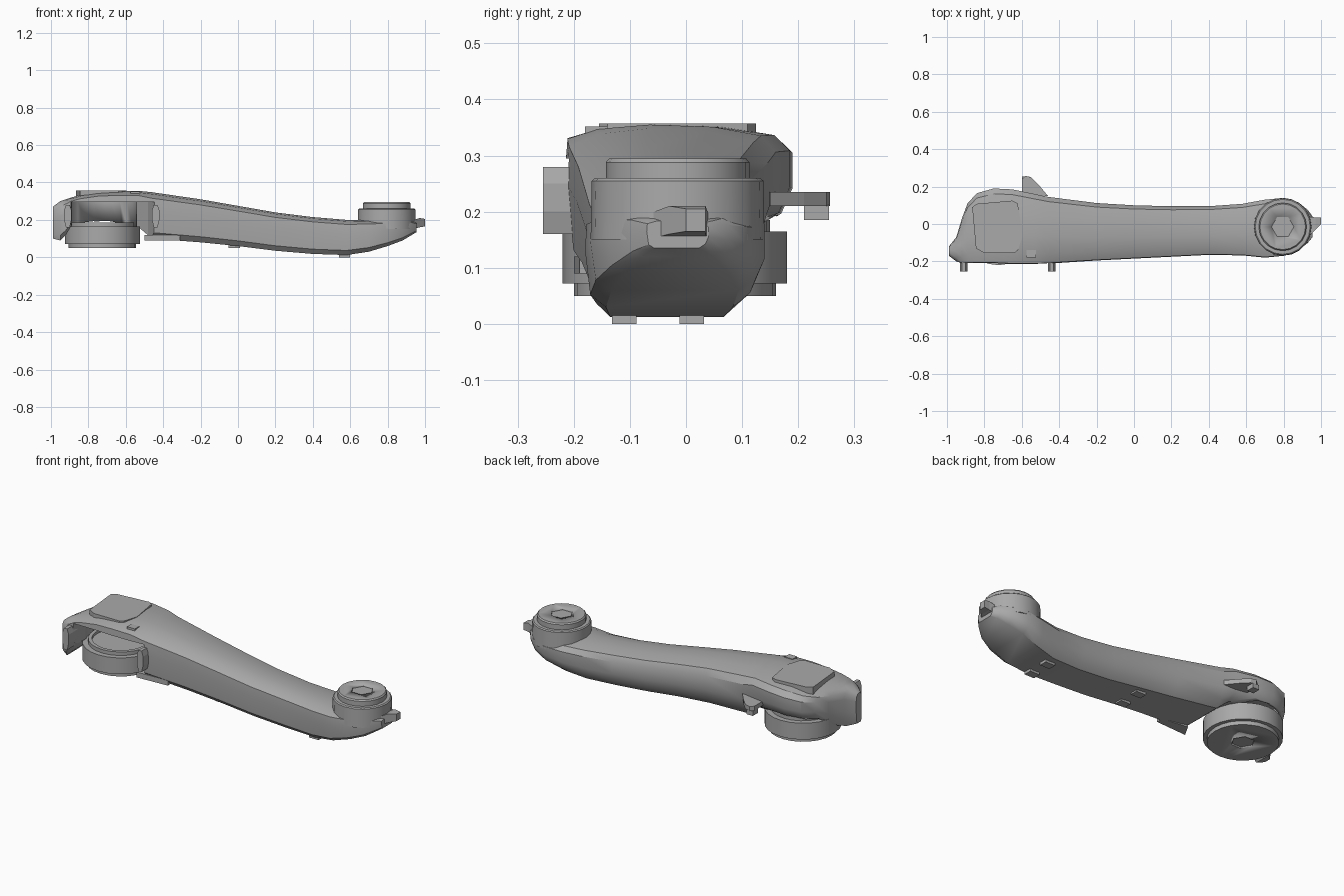
import bpy, bmesh, math
from mathutils import Vector

old = bpy.data.objects.get("Cube")
if old:
    bpy.data.objects.remove(old)

grey = bpy.data.materials.new("plain_grey")
grey.use_nodes = True
colour = (.4, .4, .4, 1)
grey.diffuse_color = colour
grey.node_tree.nodes["Principled BSDF"].inputs["Base Color"].default_value = colour


def finish(bm, name, smooth=True):
    """Turn a bmesh into a named grey object."""
    bmesh.ops.recalc_face_normals(bm, faces=bm.faces)
    mesh = bpy.data.meshes.new(name)
    bm.to_mesh(mesh)
    bm.free()
    mesh.materials.append(grey)
    obj = bpy.data.objects.new(name, mesh)
    bpy.context.collection.objects.link(obj)
    if smooth:
        bpy.ops.object.select_all(action='DESELECT')
        obj.select_set(True)
        bpy.context.view_layer.objects.active = obj
        bpy.ops.object.shade_smooth_by_angle(angle=math.radians(32))
    return obj


def loft(name, rings, smooth=True):
    """Skin a list of equal rings of points and cap both ends."""
    bm = bmesh.new()
    loops = [[bm.verts.new(p) for p in ring] for ring in rings]
    count = len(loops[0])
    for a, b in zip(loops, loops[1:]):
        for i in range(count):
            j = (i + 1) % count
            bm.faces.new((a[i], a[j], b[j], b[i]))
    bm.faces.new(loops[0])
    bm.faces.new(loops[-1])
    return finish(bm, name, smooth)


def prism(name, outline, low, high):
    return loft(name, [[(x, y, z) for x, y in outline] for z in (low, high)], False)


def block(name, x, y, z):
    return prism(name, [(x[0], y[0]), (x[1], y[0]), (x[1], y[1]), (x[0], y[1])], *z)


def turned(name, centre, profile, sides=20):
    """Stepped round part from (radius, height) pairs."""
    angles = [math.tau * i / sides for i in range(sides)]
    return loft(name, [[(centre[0] + r * math.cos(a), centre[1] + r * math.sin(a), z)
                        for a in angles] for r, z in profile])


def cut(target, cutter):
    cutter.hide_render = True
    mod = target.modifiers.new("cut", 'BOOLEAN')
    mod.operation = 'DIFFERENCE'
    mod.solver = 'EXACT'
    mod.object = cutter
    bpy.ops.object.select_all(action='DESELECT')
    target.select_set(True)
    bpy.context.view_layer.objects.active = target
    bpy.ops.object.modifier_apply(modifier=mod.name)
    bpy.data.objects.remove(cutter)


# Arm stations: x, front y, back y, bottom z, top z
stations = [
    (-.99, -.17, -.12, .1, .27), (-.95, -.2, -.07, .09, .3),
    (-.92, -.21, .03, .12, .31), (-.89, -.21, .11, .17, .32),
    (-.84, -.21, .165, .17, .335), (-.75, -.21, .19, .17, .35),
    (-.65, -.215, .185, .17, .355), (-.53, -.215, .16, .16, .355),
    (-.46, -.212, .145, .1, .348), (-.2, -.195, .112, .08, .31),
    (0, -.185, .1, .06, .275), (.2, -.175, .095, .035, .24),
    (.4, -.165, .095, .018, .215), (.58, -.168, .108, .012, .2),
    (.7, -.18, .13, .03, .2), (.8, -.17, .14, .06, .2),
    (.88, -.14, .115, .09, .2), (.93, -.1, .075, .12, .195),
    (.955, -.07, .04, .135, .185)]
# Cross-section in fractions of width and height
section = [(.12, 0), (.85, 0), (.95, .15), (1, .4), (1, .75), (.93, .9),
           (.7, .98), (.4, 1), (.15, .96), (.01, .87), (0, .6), (.03, .13)]
arm = loft("arm", [[(x, f + (b - f) * u, lo + (hi - lo) * v) for u, v in section]
                   for x, f, b, lo, hi in stations])

# Hollow that leaves a curved back wall and an open front around the drum
hub = (-.725, -.02)
cut(arm, turned("hollow", hub, [(.185, .05), (.185, .3)], 24))
cut(arm, prism("front_opening", [(-.9, -.3), (-.42, -.3), (-.48, -.1),
                                 (-.56, .02), (-.88, -.02)], .05, .295))

# Lower drum with stepped rim, raised inner ring and hexagon socket
drum = turned("lower_drum", hub, [(.18, .05), (.18, .072), (.2, .072), (.2, .165),
                                  (.17, .165), (.17, .185), (.15, .185), (.15, .17)], 24)
cut(drum, turned("drum_socket", hub, [(.06, .04), (.06, .058)], 6))

# Upper boss with collar and hexagon socket
pin = (.795, -.015)
boss = turned("upper_boss", pin, [(.155, .15), (.153, .255), (.147, .26), (.128, .26),
                                  (.128, .288), (.122, .295)])
cut(boss, turned("boss_socket", pin, [(.06, .287), (.06, .31)], 6))

# Raised cover plate on the wide end
prism("cover_plate", [(-.865, .09), (-.84, .108), (-.65, .125), (-.622, .11),
                      (-.595, -.06), (-.62, -.14), (-.64, -.155), (-.8, -.155),
                      (-.845, -.13)], .31, .357)
block("top_tab", (-.575, -.525), (-.18, -.14), (.32, .352))

# Hook on the back
prism("back_hook", [(-.6, .14), (-.6, .24), (-.58, .257), (-.55, .25),
                    (-.51, .21), (-.46, .15)], .21, .235)
block("hook_lip", (-.6, -.56), (.21, .255), (.185, .212))

# Clip posts on the front
for name, x in (("outer_clip", -.91), ("inner_clip", -.44)):
    ring = [(-.01, .16), (.01, .16), (.02, .2), (.02, .25), (.01, .28),
            (-.01, .28), (-.02, .25), (-.02, .2)]
    loft(name, [[(x + dx, y, z) for dx, z in ring] for y in (-.255, -.17)], False)
prism("clip_foot", [(-.5, -.2), (-.31, -.19), (-.31, -.15), (-.46, -.13)], .09, .12)

# Paired tabs under the arm
for place, x, low in (("end", .57, 0), ("middle", -.02, .05)):
    for side, y in (("front", -.11), ("back", .01)):
        block(f"{place}_{side}_tab", (x - .03, x + .03), (y - .022, y + .022),
              (low, low + .04))

# Tapered nose on the narrow end
loft("nose", [[(x, y, z) for y, z in ((a, lo), (b, lo), (b, hi), (a, hi))]
              for x, a, b, lo, hi in ((.93, -.07, .04, .15, .195),
                                      (.97, -.03, .035, .16, .21),
                                      (1, 0, .035, .165, .205))], False)
